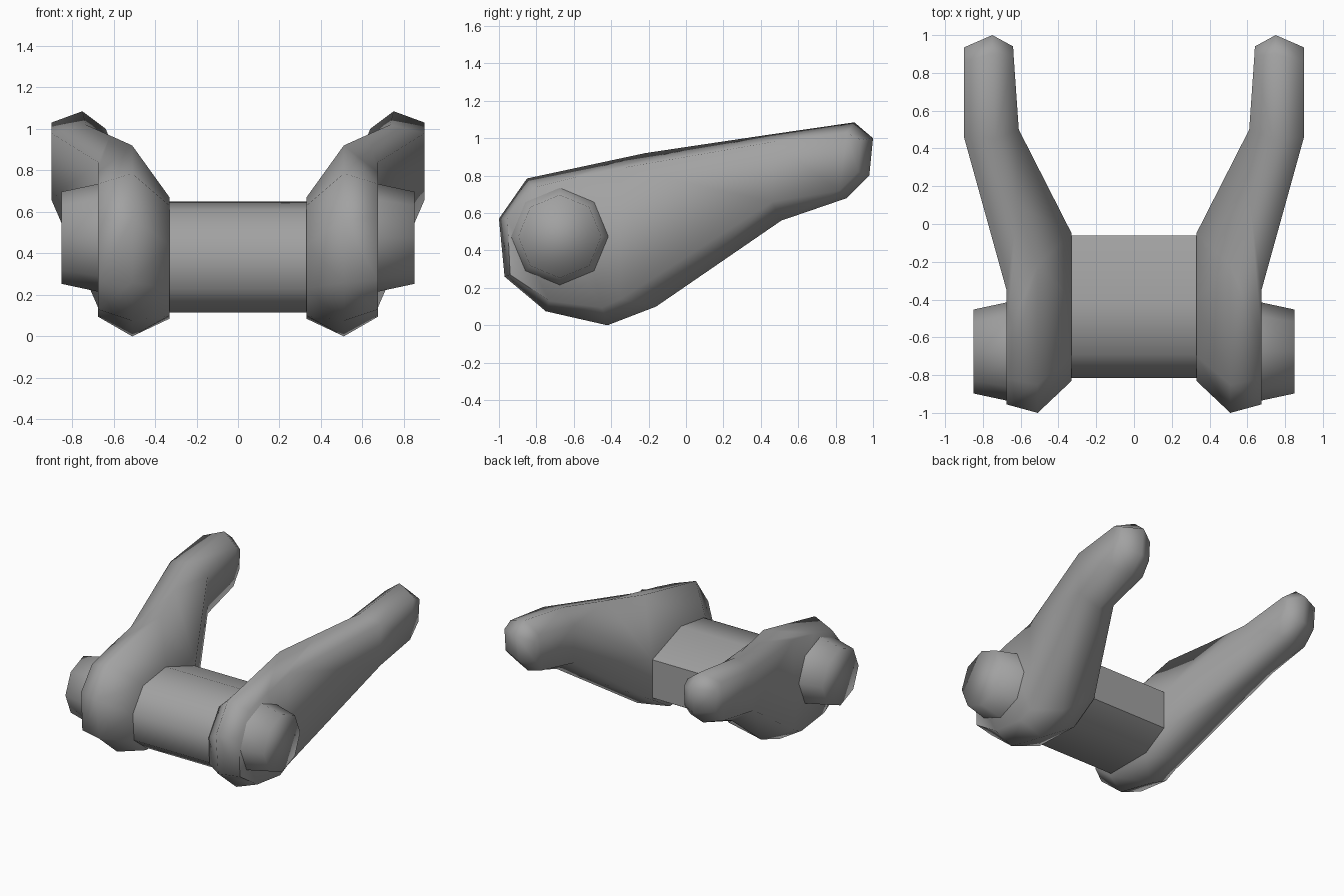
import bpy, bmesh, math

cube = bpy.data.objects.get("Cube")
if cube:
    bpy.data.objects.remove(cube, do_unlink=True)

grey = bpy.data.materials.new("plain grey metal")
grey.use_nodes = True
colour = (0.36, 0.36, 0.36, 1)
grey.diffuse_color = colour
grey.node_tree.nodes["Principled BSDF"].inputs["Base Color"].default_value = colour


def finish(name, bm, angle):
    """Turn a bmesh into a smooth-shaded object."""
    bmesh.ops.recalc_face_normals(bm, faces=bm.faces)
    mesh = bpy.data.meshes.new(name)
    bm.to_mesh(mesh)
    bm.free()
    mesh.materials.append(grey)
    obj = bpy.data.objects.new(name, mesh)
    bpy.context.collection.objects.link(obj)
    bpy.ops.object.select_all(action="DESELECT")
    obj.select_set(True)
    bpy.context.view_layer.objects.active = obj
    bpy.ops.object.shade_smooth_by_angle(angle=math.radians(angle))
    return obj


def bend(y, stops):
    """Sideways offset of an arm layer at depth y."""
    if y <= stops[0][0]:
        return stops[0][1]
    for (ya, xa), (yb, xb) in zip(stops, stops[1:]):
        if y <= yb:
            return xa + (xb - xa) * (y - ya) / (yb - ya)
    return stops[-1][1]


def bridge(bm, first, second):
    count = len(first)
    for i in range(count):
        j = (i + 1) % count
        bm.faces.new((first[i], first[j], second[j], second[i]))


# Each arm layer: upper edge and lower edge, front to back (y, z), plus its bend (y, x)
outer = (
    [(-.955, .57), (-.82, .735), (-.6, .79), (-.35, .84), (.46, .98), (.86, 1.03), (.935, .99)],
    [(-.94, .27), (-.73, .13), (-.45, .095), (-.35, .14), (.46, .66), (.82, .72), (.92, .82)],
    [(-.35, .675), (.46, .9)])
ridge = (
    [(-1, .57), (-.85, .785), (-.22, .92), (.1, .968), (.45, 1.02), (.9, 1.085), (1, 1)],
    [(-.97, .26), (-.75, .075), (-.42, 0), (-.16, .1), (.51, .56), (.86, .68), (.98, .8)],
    [(-.22, .51), (.5, .75)])
inner = (
    [(-.83, .44), (-.7, .63), (-.4, .67), (-.05, .53), (.5, .93), (.89, 1), (.94, .96)],
    [(-.82, .23), (-.66, .1), (-.27, .085), (-.05, .22), (.5, .64), (.85, .71), (.93, .81)],
    [(-.05, .33), (.5, .61), (.93, .64)])


def make_arm(name, side):
    bm = bmesh.new()
    loops = []
    for top, bottom, stops in (outer, ridge, inner):
        points = top + bottom[::-1]
        loops.append([bm.verts.new((side * bend(y, stops), y, z)) for y, z in points])
    bridge(bm, loops[0], loops[1])
    bridge(bm, loops[1], loops[2])
    # side walls, paired upper to lower edge
    for loop in (loops[0], loops[2]):
        last = len(loop) - 1
        for i in range(len(loop) // 2 - 1):
            bm.faces.new((loop[i], loop[i + 1], loop[last - i - 1], loop[last - i]))
    return finish(name, bm, 75)


def make_bolt(name, side):
    bm = bmesh.new()
    rings = []
    for x, radius in ((.58, .28), (.85, .222)):
        rings.append([bm.verts.new((side * x,
                                    -.675 + radius * math.cos(i * math.tau / 8),
                                    .475 + radius * math.sin(i * math.tau / 8)))
                      for i in range(8)])
    bridge(bm, *rings)
    for ring in rings:
        bm.faces.new(ring)
    return finish(name, bm, 85)


for label, side in (("left", 1), ("right", -1)):
    make_arm(label + "_arm", side)
    make_bolt(label + "_bolt_head", side)

# Faceted crossbar between the arms
section = [(-.815, .44), (-.69, .61), (-.41, .65), (-.06, .525),
           (-.06, .23), (-.26, .115), (-.65, .115), (-.8, .23)]
bm = bmesh.new()
ends = [[bm.verts.new((x, y, z)) for y, z in section] for x in (-.36, .36)]
bridge(bm, *ends)
for end in ends:
    bm.faces.new(end)
finish("crossbar", bm, 50)
